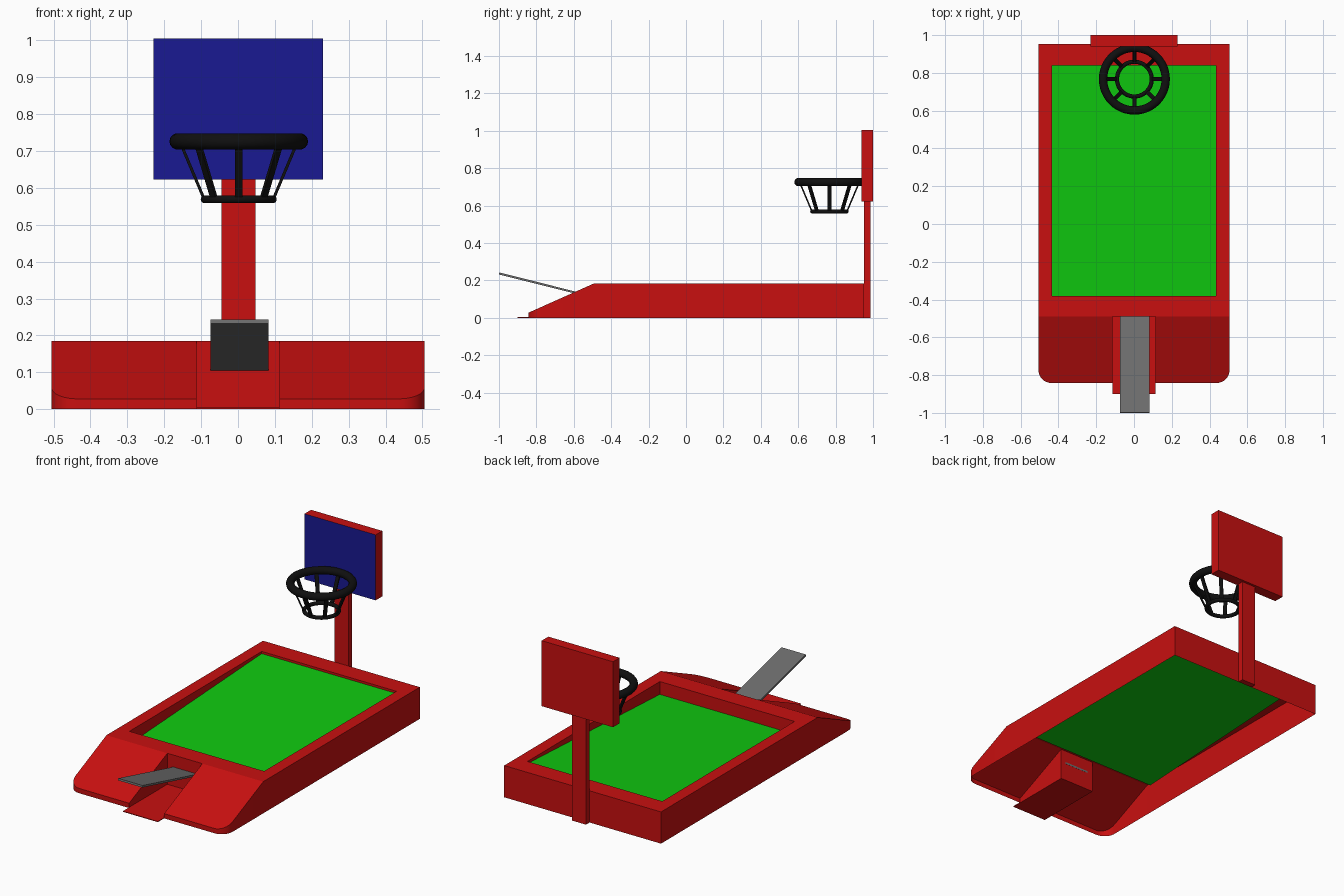
import bpy, bmesh, math
from mathutils import Vector, Matrix

if "Cube" in bpy.data.objects:
    bpy.data.objects.remove(bpy.data.objects["Cube"])


def material(name, r, g, b):
    m = bpy.data.materials.new(name)
    m.diffuse_color = (r, g, b, 1)
    m.use_nodes = True
    m.node_tree.nodes["Principled BSDF"].inputs["Base Color"].default_value = m.diffuse_color
    return m


RED = material("red", 0.58, 0.005, 0.005)
GREEN = material("green", 0.005, 0.58, 0.005)
BLUE = material("navy", 0.01, 0.01, 0.29)
GREY = material("dark_grey", 0.155, 0.155, 0.155)
BLACK = material("black", 0.005, 0.005, 0.005)


def finish(name, bm, mat):
    me = bpy.data.meshes.new(name)
    bm.to_mesh(me)
    bm.free()
    ob = bpy.data.objects.new(name, me)
    bpy.context.collection.objects.link(ob)
    me.materials.append(mat)
    return ob


def prism(name, profile, x0, x1, mat):
    """Extrude a (y, z) profile along x."""
    bm = bmesh.new()
    face = bm.faces.new([bm.verts.new((x0, y, z)) for y, z in profile])
    ext = bmesh.ops.extrude_face_region(bm, geom=[face])["geom"]
    moved = [v for v in ext if isinstance(v, bmesh.types.BMVert)]
    bmesh.ops.translate(bm, verts=moved, vec=(x1 - x0, 0, 0))
    bmesh.ops.recalc_face_normals(bm, faces=bm.faces)
    return finish(name, bm, mat)


def box(name, x0, x1, y0, y1, z0, z1, mat):
    return prism(name, [(y0, z0), (y1, z0), (y1, z1), (y0, z1)], x0, x1, mat)


# Main dimensions
W, BACK, KNEE, FRONT = 0.506, 0.953, -0.49, -0.842
TOP, LIP = 0.185, 0.028
IX, IY0, IY1 = 0.435, -0.38, 0.84      # opening in the top
CX = 0.113                             # half width of the front channel
R = 0.07                               # front corner radius
FLOOR0, FLOOR1 = 0.11, 0.172           # floor height at its front and back


def top_z(y):
    return TOP if y >= KNEE else TOP + (y - KNEE) * (TOP - LIP) / (KNEE - FRONT)


# Hollow body shell, open underneath
bm = bmesh.new()


def quad(*pts):
    bm.faces.new([bm.verts.new(p) for p in pts])


def wall(a, b):
    quad((*a, 0), (*b, 0), (*b, top_z(b[1])), (*a, top_z(a[1])))


for s in (-1, 1):
    arc = [(s * (W - R + R * math.cos(t)), FRONT + R - R * math.sin(t))
           for t in (math.pi / 2 * i / 8 for i in range(9))]
    outline = [(s * W, BACK), (s * W, KNEE)] + arc + [(s * CX, FRONT), (s * CX, KNEE)]
    if s > 0:
        outline.reverse()
    for a, b in zip(outline, outline[1:]):
        wall(a, b)
    # sloping apron
    apron = [(s * W, KNEE)] + arc + [(s * CX, FRONT), (s * CX, KNEE)]
    if s > 0:
        apron.reverse()
    quad(*[(x, y, top_z(y)) for x, y in apron])
    # side rim and tapering inner wall
    rim = [(s * W, BACK, TOP), (s * W, KNEE, TOP), (s * IX, IY0, TOP), (s * IX, IY1, TOP)]
    inner = [(s * IX, IY1, TOP), (s * IX, IY0, TOP), (s * IX, IY0, FLOOR0),
             (s * IX, IY1, FLOOR1)]
    if s > 0:
        rim.reverse()
        inner.reverse()
    quad(*rim)
    quad(*inner)
# front and back rims, rear wall, channel end wall, inner end walls
quad((-W, KNEE, TOP), (-CX, KNEE, TOP), (CX, KNEE, TOP), (W, KNEE, TOP),
     (IX, IY0, TOP), (-IX, IY0, TOP))
quad((-IX, IY1, TOP), (IX, IY1, TOP), (W, BACK, TOP), (-W, BACK, TOP))
wall((W, BACK), (-W, BACK))
wall((-CX, KNEE), (CX, KNEE))
quad((IX, IY0, FLOOR0), (-IX, IY0, FLOOR0), (-IX, IY0, TOP), (IX, IY0, TOP))
quad((-IX, IY1, FLOOR1), (IX, IY1, FLOOR1), (IX, IY1, TOP), (-IX, IY1, TOP))
bmesh.ops.remove_doubles(bm, verts=bm.verts, dist=1e-5)
body = finish("body_shell", bm, RED)
body.select_set(True)
bpy.context.view_layer.objects.active = body
bpy.ops.object.shade_smooth_by_angle(angle=math.radians(20))

# Channel floor
box("channel_floor", -CX, CX, -0.90, KNEE, 0, 0.004, RED)

# Tilted playing floor
bm = bmesh.new()
quad((-IX, IY0, FLOOR0), (IX, IY0, FLOOR0), (IX, IY1, FLOOR1), (-IX, IY1, FLOOR1))
finish("playing_floor", bm, GREEN)

# Launch lever
prism("launch_lever", [(-1.0, 0.232), (-0.489, 0.104), (-0.489, 0.115), (-0.998, 0.243)],
      -0.075, 0.082, GREY)

# Post and backboard with a blue front face
box("post", -0.045, 0.047, 0.953, 0.986, 0, 0.64, RED)
board = box("backboard", -0.229, 0.231, 0.939, 1.0, 0.623, 1.005, RED)
board.data.materials.append(BLUE)
for p in board.data.polygons:
    if p.normal.y < -0.9:
        p.material_index = 1

# Hoop: two rings joined by eight flat struts
HOOP_X, HOOP_Y = 0.002, 0.767
for name, major, minor, z in (("hoop_ring", 0.166, 0.022, 0.726),
                              ("net_ring", 0.092, 0.011, 0.569)):
    bpy.ops.mesh.primitive_torus_add(location=(HOOP_X, HOOP_Y, z), major_radius=major,
                                     minor_radius=minor, major_segments=48,
                                     minor_segments=14)
    ring = bpy.context.object
    ring.name = name
    ring.data.materials.append(BLACK)
    bpy.ops.object.shade_smooth()

lo, hi = Vector((0.094, 0, 0.57)), Vector((0.158, 0, 0.722))
tilt = Vector((0, 0, 1)).rotation_difference(hi - lo).to_matrix().to_4x4()
bm = bmesh.new()
for i in range(8):
    m = (Matrix.Translation((HOOP_X, HOOP_Y, 0)) @ Matrix.Rotation(i * math.pi / 4, 4, 'Z')
         @ Matrix.Translation((lo + hi) / 2) @ tilt
         @ Matrix.Diagonal((0.008, 0.021, (hi - lo).length, 1)))
    bmesh.ops.create_cube(bm, size=1, matrix=m)
finish("net_struts", bm, BLACK)
